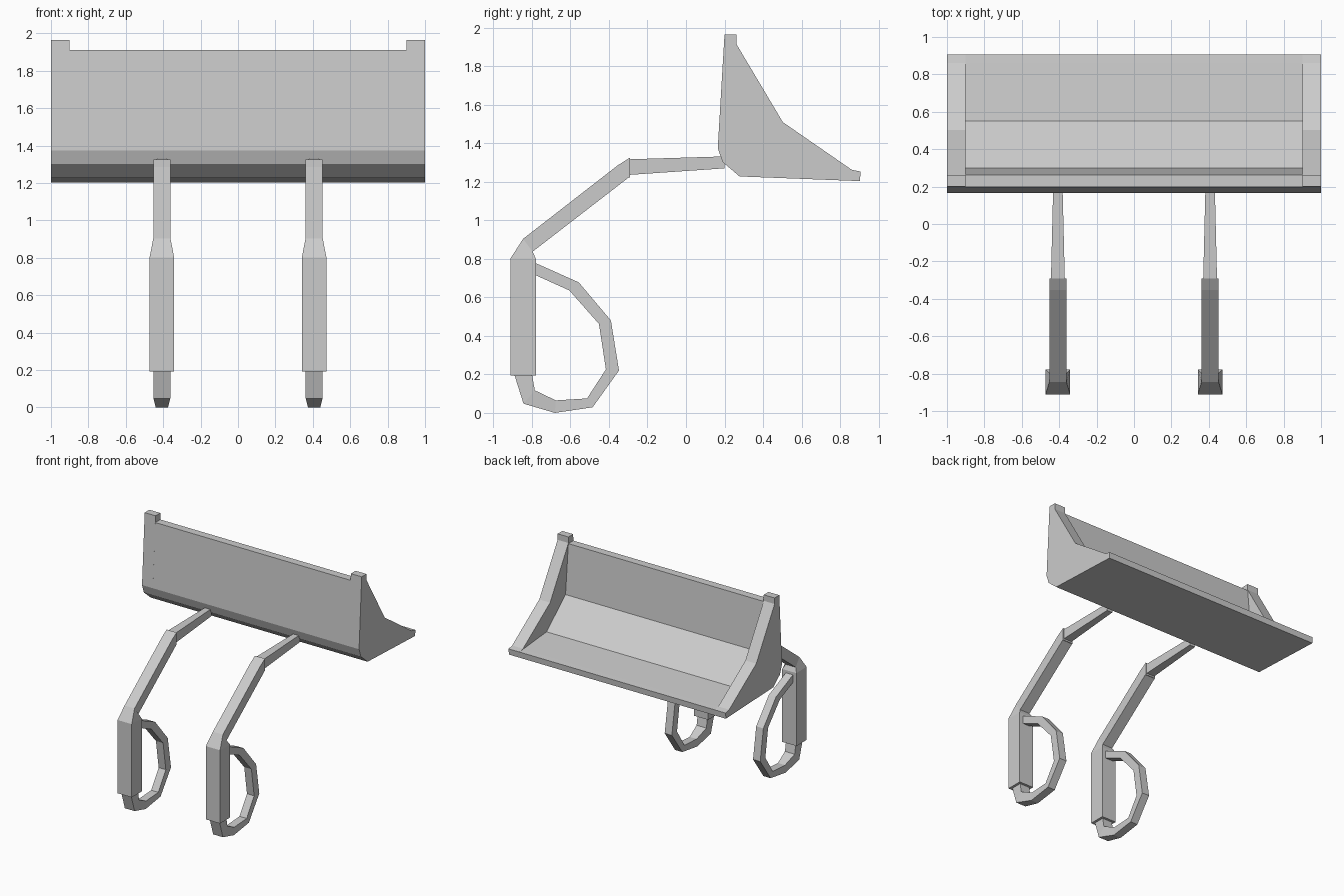
import bpy
import bmesh

if "Cube" in bpy.data.objects:
    bpy.data.objects.remove(bpy.data.objects["Cube"])


def make_object(name, rings, mirror=False):
    """Skin a chain of matching point rings into a closed solid."""
    bm = bmesh.new()
    loops = [[bm.verts.new(p) for p in ring] for ring in rings]
    n = len(loops[0])
    for a, b in zip(loops, loops[1:]):
        for i in range(n):
            j = (i + 1) % n
            bm.faces.new((a[i], a[j], b[j], b[i]))
    bm.faces.new(loops[0][::-1])
    bm.faces.new(loops[-1])
    bmesh.ops.recalc_face_normals(bm, faces=bm.faces)
    mesh = bpy.data.meshes.new(name)
    bm.to_mesh(mesh)
    bm.free()
    obj = bpy.data.objects.new(name, mesh)
    bpy.context.collection.objects.link(obj)
    if mirror:
        obj.modifiers.new("mirror", 'MIRROR')
    return obj


def prism(name, profile, x0, x1, mirror=False):
    """Extrude a (y, z) profile along x."""
    return make_object(name, [[(x, y, z) for y, z in profile] for x in (x0, x1)], mirror)


def bar(name, sections, cx=0.407):
    """Rectangular bar through sections (outer y, z, inner y, z, width), on both sides."""
    rings = []
    for y0, z0, y1, z1, w in sections:
        l, r = cx - w / 2, cx + w / 2
        rings.append([(l, y0, z0), (r, y0, z0), (r, y1, z1), (l, y1, z1)])
    return make_object(name, rings, mirror=True)


# Bucket shell: back wall, curved heel, floor and lip
heel = [(0.165, 1.375), (0.19, 1.303), (0.278, 1.228), (0.903, 1.204), (0.907, 1.253)]
prism("bucket_shell",
      [(0.197, 1.91)] + heel + [(0.86, 1.258), (0.55, 1.285), (0.30, 1.50), (0.263, 1.91)],
      -0.9, 0.9)

# Bucket side plates with raised top corners
prism("bucket_side_plate",
      [(0.2, 1.965)] + heel + [(0.86, 1.263), (0.503, 1.51), (0.262, 1.915), (0.262, 1.965)],
      0.9, 1.0, mirror=True)

# Upright post bending forward into the lift arm
bar("lift_arm", [
    (-0.911, 0.193, -0.779, 0.193, 0.131),
    (-0.911, 0.803, -0.779, 0.80, 0.131),
    (-0.846, 0.904, -0.797, 0.837, 0.092),
    (-0.354, 1.286, -0.297, 1.223, 0.092),
    (-0.292, 1.325, -0.292, 1.223, 0.092),
])

# Tapered link from the arm to the bucket heel
bar("bucket_link", [
    (-0.297, 1.317, -0.297, 1.236, 0.074),
    (0.2, 1.332, 0.2, 1.27, 0.05),
])

# Faceted loop in front of each post
bar("loop_brace", [
    (-0.79, 0.782, -0.79, 0.719, 0.066),
    (-0.557, 0.678, -0.606, 0.636, 0.066),
    (-0.39, 0.48, -0.452, 0.462, 0.066),
    (-0.348, 0.22, -0.416, 0.226, 0.066),
    (-0.485, 0.029, -0.514, 0.075, 0.066),
    (-0.681, 0.0, -0.676, 0.065, 0.066),
    (-0.844, 0.048, -0.785, 0.117, 0.09),
    (-0.892, 0.2, -0.80, 0.2, 0.09),
])
